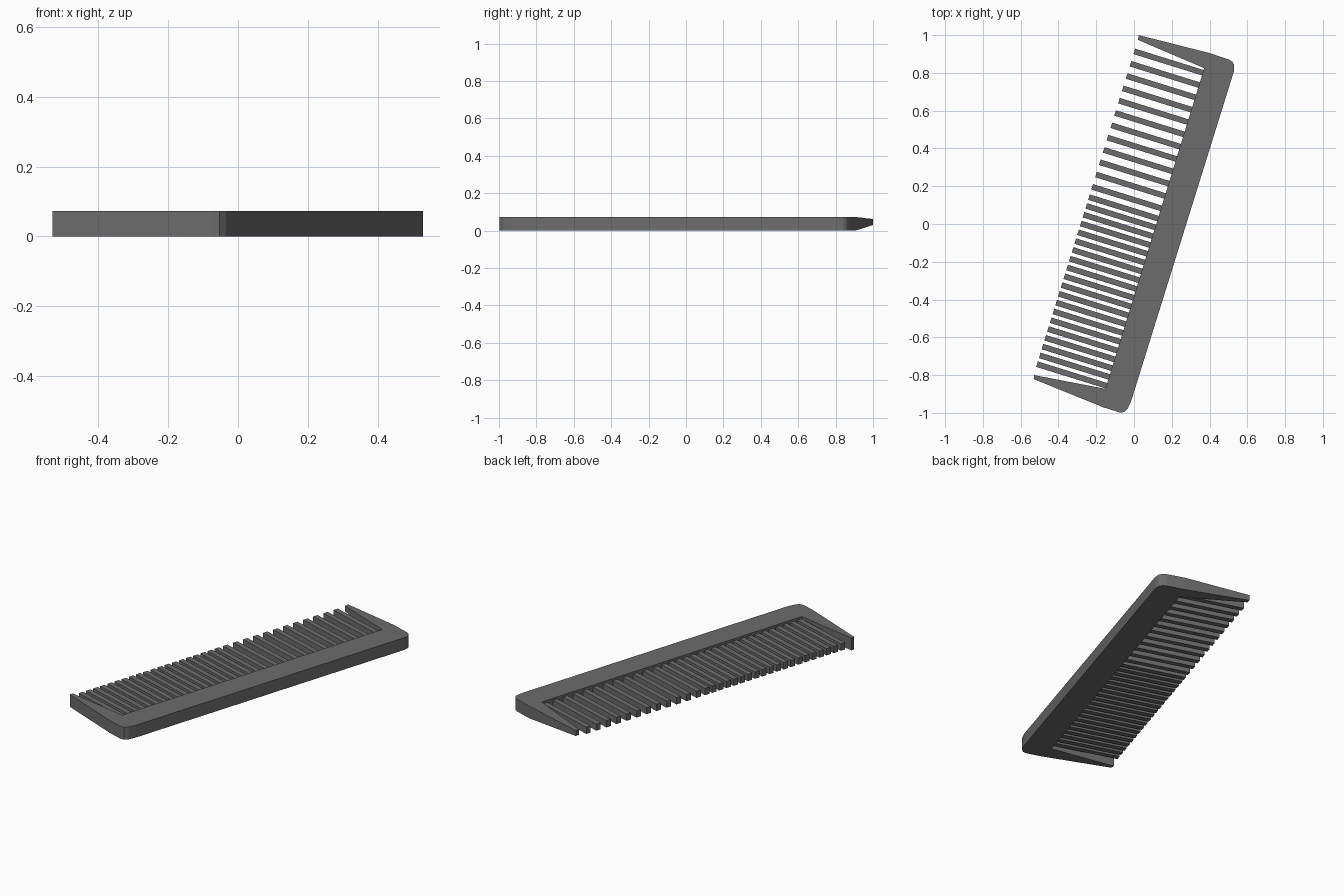
import bpy
import bmesh
from math import radians
from mathutils import Matrix

cube = bpy.data.objects.get("Cube")
if cube:
    bpy.data.objects.remove(cube)

THICK = 0.073
TURN = Matrix.Rotation(radians(-17.28), 4, 'Z')

# Material
grey = bpy.data.materials.new("dark_grey_plastic")
grey.use_nodes = True
colour = (0.15, 0.15, 0.15, 1)
grey.diffuse_color = colour
grey.node_tree.nodes["Principled BSDF"].inputs["Base Color"].default_value = colour


def finish(name, bm):
    """Turn the part to its resting angle and link it."""
    bmesh.ops.recalc_face_normals(bm, faces=bm.faces)
    bm.transform(TURN)
    mesh = bpy.data.meshes.new(name)
    bm.to_mesh(mesh)
    bm.free()
    mesh.materials.append(grey)
    obj = bpy.data.objects.new(name, mesh)
    bpy.context.collection.objects.link(obj)
    return obj


def prism(bm, outline, levels):
    """Join a bottom and a top outline; levels gives (low, high) per point."""
    low = [bm.verts.new((x, y, z[0])) for (x, y), z in zip(outline, levels)]
    high = [bm.verts.new((x, y, z[1])) for (x, y), z in zip(outline, levels)]
    bm.faces.new(low[::-1])
    bm.faces.new(high)
    for i in range(len(low)):
        j = (i + 1) % len(low)
        bm.faces.new((low[i], low[j], high[j], high[i]))


# Spine with the full-thickness end guard
spine = [(0.11, 0.983), (0.11, 0.898), (0.115, -0.878), (-0.268, -0.921),
         (-0.263, -0.942), (0.135, -0.975), (0.225, -0.975), (0.245, -0.967),
         (0.258, -0.945), (0.264, -0.90), (0.265, 0.93), (0.256, 0.962),
         (0.242, 0.975), (0.22, 0.981)]
bm = bmesh.new()
prism(bm, spine, [(0, THICK)] * len(spine))
finish("spine", bm)

# Other end guard, thinning towards its tip
bm = bmesh.new()
tip, root = (0.03, 0.062), (0, THICK)
prism(bm, [(-0.273, 0.962), (-0.27, 0.937), (0.11, 0.898), (0.11, 0.983)],
      [tip, tip, root, root])
finish("tapered_end_guard", bm)


def tooth_row(name, first, last, count, width):
    """Evenly spaced teeth, thinner than the spine."""
    bm = bmesh.new()
    for i in range(count):
        y = first + (last - first) * i / (count - 1)
        h = width / 2
        outline = [(-0.27, y - h), (0.125, y - h), (0.125, y + h), (-0.27, y + h)]
        prism(bm, outline, [(0.02, 0.06)] * 4)
    finish(name, bm)


tooth_row("coarse_teeth", 0.873, 0.122, 12, 0.03)
tooth_row("fine_teeth", 0.065, -0.861, 20, 0.03)
